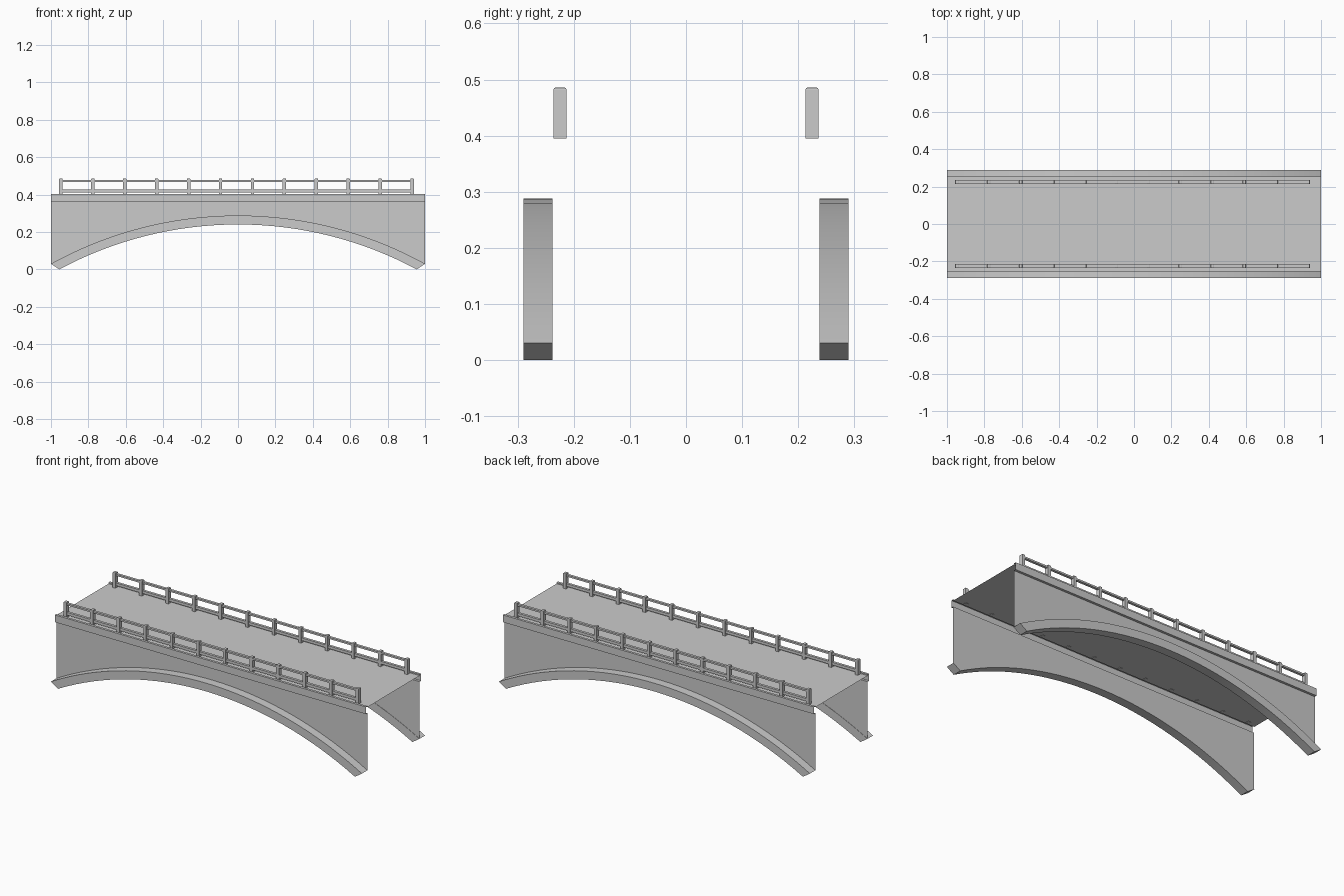
import bpy, bmesh, math

cube = bpy.data.objects.get("Cube")
if cube:
    bpy.data.objects.remove(cube, do_unlink=True)

stone = bpy.data.materials.new("grey_stone")
stone.use_nodes = True
GREY = (0.6, 0.6, 0.6, 1)
stone.diffuse_color = GREY
stone.node_tree.nodes["Principled BSDF"].inputs["Base Color"].default_value = GREY

ARC_Z = -1.779            # centre height shared by both arch curves
OUTER_R, INNER_R = 2.067, 2.019
SEGMENTS = 32


def make_object(name, bm, smooth=False):
    mesh = bpy.data.meshes.new(name)
    bm.to_mesh(mesh)
    bm.free()
    mesh.materials.append(stone)
    obj = bpy.data.objects.new(name, mesh)
    bpy.context.collection.objects.link(obj)
    if smooth:
        bpy.ops.object.select_all(action="DESELECT")
        obj.select_set(True)
        bpy.context.view_layer.objects.active = obj
        bpy.ops.object.shade_smooth_by_angle(angle=math.radians(30))
    return obj


def strip(bm, row_a, row_b):
    """Join two rows of points with quads."""
    a = [bm.verts.new(p) for p in row_a]
    b = [bm.verts.new(p) for p in row_b]
    for i in range(len(a) - 1):
        bm.faces.new((a[i], a[i + 1], b[i + 1], b[i]))


def box(bm, x0, x1, y0, y1, z0, z1):
    made = bmesh.ops.create_cube(bm, size=1)["verts"]
    for v in made:
        v.co.x = x1 if v.co.x > 0 else x0
        v.co.y = y1 if v.co.y > 0 else y0
        v.co.z = z1 if v.co.z > 0 else z0
    return made


def arc(radius, half_width):
    """Points (x, z) along an arch from left end to right end."""
    end = math.asin(half_width / radius)
    angles = [end * (2 * i / SEGMENTS - 1) for i in range(SEGMENTS + 1)]
    return [(radius * math.sin(t), ARC_Z + radius * math.cos(t)) for t in angles]


outer_arc = arc(OUTER_R, 1.0)
inner_arc = arc(INNER_R, 0.955)

# Road deck with stepped cornices, an open-ended sheet
half = [(0.24, 0.362), (0.254, 0.362), (0.254, 0.404), (0.24, 0.404), (0.24, 0.397)]
profile = [(-y, z) for y, z in half] + half[::-1]
bm = bmesh.new()
strip(bm, [(-1, y, z) for y, z in profile], [(1, y, z) for y, z in profile])
make_object("deck_and_cornices", bm)

for side, label in ((-1, "front"), (1, "back")):
    # Thin spandrel wall above the arch
    bm = bmesh.new()
    y = side * 0.24
    strip(bm, [(x, y, z) for x, z in outer_arc], [(x, y, 0.362) for x, z in outer_arc])
    if side > 0:
        bmesh.ops.reverse_faces(bm, faces=bm.faces[:])
    make_object(label + "_wall", bm)

    # Projecting arch ring
    bm = bmesh.new()
    rings = []
    for (xo, zo), (xi, zi) in zip(outer_arc, inner_arc):
        corners = ((xo, 0.238, zo), (xo, 0.29, zo), (xi, 0.29, zi), (xi, 0.238, zi))
        rings.append([bm.verts.new((x, side * yy, z)) for x, yy, z in corners])
    for a, b in zip(rings, rings[1:]):
        for k in range(4):
            n = (k + 1) % 4
            bm.faces.new((a[k], a[n], b[n], b[k]))
    bm.faces.new(rings[0])
    bm.faces.new(rings[-1])
    bmesh.ops.recalc_face_normals(bm, faces=bm.faces[:])
    make_object(label + "_arch_ring", bm, smooth=True)

    # Railing posts with softened tops
    bm = bmesh.new()
    y0, y1 = sorted((side * 0.213, side * 0.236))
    for i in range(12):
        x = -0.947 + i * 0.1707
        box(bm, x - 0.009, x + 0.009, y0, y1, 0.395, 0.486)
    tops = [e for e in bm.edges if all(v.co.z > 0.48 for v in e.verts)]
    bmesh.ops.bevel(bm, geom=tops, offset=0.004, segments=2, affect="EDGES", profile=0.5)
    make_object(label + "_railing_posts", bm)

    # Two rails running through the posts
    y0, y1 = sorted((side * 0.217, side * 0.232))
    for name, z0, z1 in (("top_rail", 0.468, 0.478), ("bottom_rail", 0.411, 0.427)):
        bm = bmesh.new()
        box(bm, -0.947, 0.931, y0, y1, z0, z1)
        make_object(label + "_" + name, bm)
